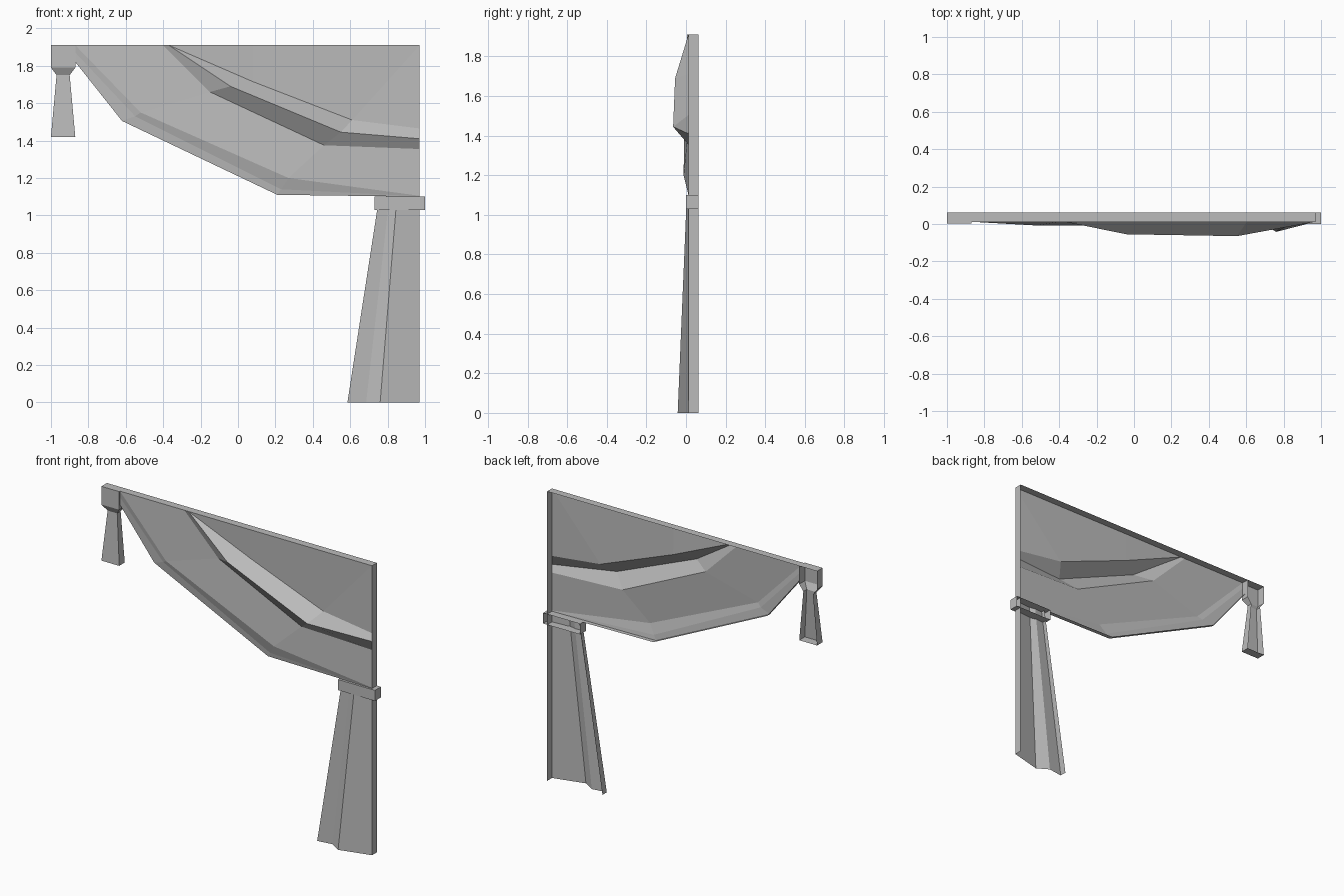
import bpy
import bmesh

cube = bpy.data.objects.get("Cube")
if cube:
    bpy.data.objects.remove(cube, do_unlink=True)

BACK, FACE, TOP = 0.062, 0.012, 1.91   # rear plane, cloth plane, top edge
LEFT, RIGHT = -0.87, 0.97              # cloth sides

cloth = bpy.data.materials.new("grey cloth")
cloth.use_nodes = True
grey = (0.5, 0.5, 0.5, 1.0)
cloth.diffuse_color = grey
cloth.node_tree.nodes["Principled BSDF"].inputs["Base Color"].default_value = grey


def sheet(name, rows, caps=False):
    """Skin rows of points, listed top to bottom and left to right."""
    bm = bmesh.new()
    grid = [[bm.verts.new(p) for p in row] for row in rows]
    for upper, lower in zip(grid, grid[1:]):
        for j in range(len(upper) - 1):
            bm.faces.new((upper[j], lower[j], lower[j + 1], upper[j + 1]))
    if caps:
        bm.faces.new(grid[0])
        bm.faces.new(grid[-1][::-1])
    bmesh.ops.remove_doubles(bm, verts=bm.verts, dist=0.0005)
    mesh = bpy.data.meshes.new(name)
    bm.to_mesh(mesh)
    bm.free()
    mesh.materials.append(cloth)
    obj = bpy.data.objects.new(name, mesh)
    bpy.context.collection.objects.link(obj)
    return obj


def channel(name, levels):
    """Open-backed box through levels of (z, left x, right x, front y)."""
    sheet(name, [[(a, BACK, z), (a, y, z), (b, y, z), (b, BACK, z)]
                 for z, a, b, y in levels], caps=True)


# Draped swag: flat upper panel, raised fold, body, lower fold and turned hem
hem = [(LEFT, FACE, 1.82), (-0.62, FACE, 1.505), (0.21, FACE, 1.11), (RIGHT, FACE, 1.10)]
sheet("swag", [
    [(-0.37, FACE, TOP), (0.08, FACE, TOP), (RIGHT, FACE, TOP), (RIGHT, FACE, TOP)],
    [(-0.37, FACE, TOP), (0.08, 0.02, 1.715), (0.61, 0.02, 1.51), (RIGHT, FACE, 1.465)],
    [(-0.37, FACE, TOP), (-0.04, -0.055, 1.69), (0.55, -0.065, 1.445), (RIGHT, FACE, 1.41)],
    [(-0.40, FACE, TOP), (-0.15, 0.01, 1.66), (0.46, 0.005, 1.375), (RIGHT, FACE, 1.355)],
    [(LEFT, FACE, TOP), (-0.52, -0.008, 1.55), (0.27, -0.012, 1.20), (RIGHT, FACE, 1.105)],
    [(LEFT, FACE, 1.87), (-0.55, 0.006, 1.53), (0.23, 0.006, 1.14), (RIGHT, FACE, 1.102)],
    hem,
    [(x, 0.04, z) for x, y, z in hem],
])

# Returns to the wall along the top and the outer side
sheet("top_return", [[(x, y, TOP) for x in (LEFT, RIGHT)] for y in (BACK, FACE)])
sheet("side_return", [[(RIGHT, y, z) for y in (FACE, BACK)] for z in (TOP, 0)])

# Hanging curtain with one soft pleat, flaring downwards
sheet("curtain", [
    [(x, y, 1.10) for x, y in
     ((0.755, 0.035), (0.755, 0.008), (0.81, FACE), (0.85, 0.004), (RIGHT, FACE))],
    [(x, y, 0) for x, y in
     ((0.585, 0.035), (0.585, -0.01), (0.685, 0.004), (0.76, -0.042), (RIGHT, FACE))],
])

# Tie band around the curtain
channel("tie_band", [(1.10, 0.73, 1.0, 0), (1.03, 0.73, 1.0, 0)])

# Tassel with square head, narrow neck and flared skirt
channel("tassel", [
    (TOP, -1.0, LEFT, 0.004),
    (1.79, -1.0, LEFT, 0.004),
    (1.75, -0.97, -0.90, 0.026),
    (1.42, -1.0, LEFT, 0.004),
])
